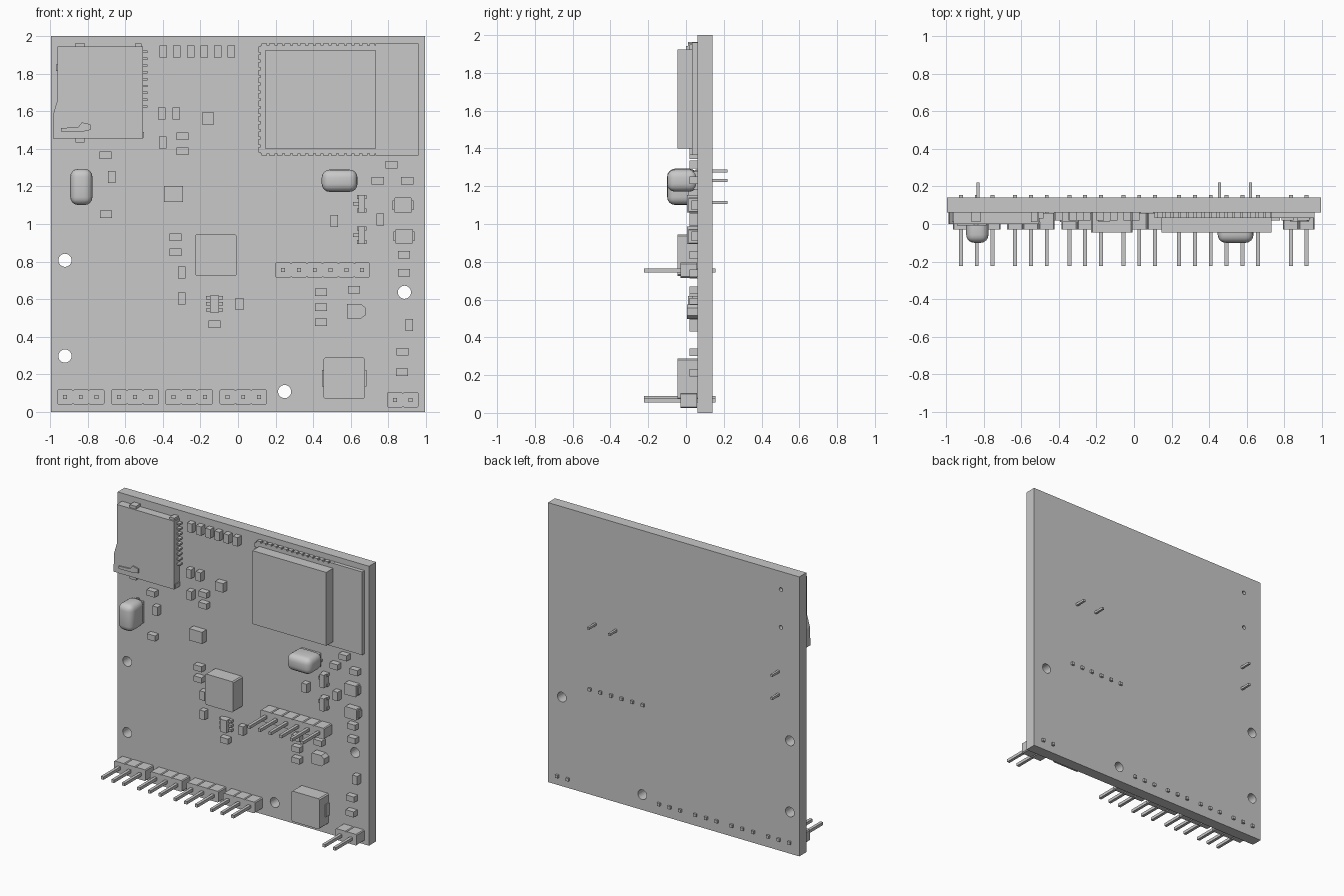
import bpy, bmesh, math
from mathutils import Matrix

if "Cube" in bpy.data.objects:
    bpy.data.objects.remove(bpy.data.objects["Cube"])

FACE = 0.06      # front surface of the board
BACK = 0.14      # rear surface of the board

GREY = bpy.data.materials.new("light grey")
GREY.diffuse_color = (0.58, 0.58, 0.58, 1)
GREY.use_nodes = True
GREY.node_tree.nodes["Principled BSDF"].inputs["Base Color"].default_value = GREY.diffuse_color


def add_object(name, mesh):
    mesh.materials.clear()
    mesh.materials.append(GREY)
    ob = bpy.data.objects.new(name, mesh)
    bpy.context.collection.objects.link(ob)
    return ob


def boxes(name, parts):
    """One object from boxes given as (centre x, centre z, width, height, front y, back y)."""
    bm = bmesh.new()
    for x, z, w, h, y0, y1 in parts:
        m = Matrix.Translation((x, (y0 + y1) / 2, z)) @ Matrix.Diagonal((w, y1 - y0, h, 1))
        bmesh.ops.create_cube(bm, size=1, matrix=m)
    me = bpy.data.meshes.new(name)
    bm.to_mesh(me)
    bm.free()
    return add_object(name, me)


def plate(name, loops, y0, y1):
    """Extrude flat x/z outlines from y0 to y1; inner outlines become holes."""
    cu = bpy.data.curves.new(name, 'CURVE')
    cu.dimensions = '2D'
    cu.fill_mode = 'BOTH'
    cu.extrude = (y1 - y0) / 2
    for pts in loops:
        s = cu.splines.new('POLY')
        s.points.add(len(pts) - 1)
        for p, (x, z) in zip(s.points, pts):
            p.co = (x, z, 0, 1)
        s.use_cyclic_u = True
    tmp = bpy.data.objects.new(name + "_outline", cu)
    bpy.context.collection.objects.link(tmp)
    dg = bpy.context.evaluated_depsgraph_get()
    me = bpy.data.meshes.new_from_object(tmp.evaluated_get(dg))
    bpy.data.objects.remove(tmp)
    bpy.data.curves.remove(cu)
    me.transform(Matrix.Translation((0, (y0 + y1) / 2, 0)) @ Matrix.Rotation(math.pi / 2, 4, 'X'))
    bm = bmesh.new()
    bm.from_mesh(me)
    bmesh.ops.remove_doubles(bm, verts=bm.verts, dist=1e-5)
    bmesh.ops.recalc_face_normals(bm, faces=bm.faces)
    bm.to_mesh(me)
    bm.free()
    for p in me.polygons:
        p.use_smooth = False
    me.name = name
    return add_object(name, me)


def circle(x, z, r, n=24):
    return [(x + r * math.cos(2 * math.pi * i / n), z + r * math.sin(2 * math.pi * i / n)) for i in range(n)]


def chamfered(x, z, w, h, c):
    a, b = w / 2, h / 2
    return [(x - a + c, z - b), (x + a - c, z - b), (x + a, z - b + c), (x + a, z + b - c),
            (x + a - c, z + b), (x - a + c, z + b), (x - a, z + b - c), (x - a, z - b + c)]


# Board with mounting holes and socket peg holes
holes = [circle(x, z, 0.035) for x, z in [(-.92, .807), (-.92, .298), (.885, .637), (.248, .109)]]
holes += [circle(-.85, z, 0.014, 12) for z in (1.87, 1.60)]
plate("circuit_board", [[(-.995, 0), (.995, 0), (.995, 2), (-.995, 2)]] + holes, FACE, BACK)

# Radio module: carrier with castellated pads, plus metal shield
carrier = [(.425, 1.6625, .61, .575, .033, FACE), (.845, 1.6625, .23, .595, .033, FACE)]
for i in range(15):
    for z in (1.37, 1.955):
        carrier.append((.14 + i * .041, z, .03, .011, .033, FACE))
for i in range(14):
    carrier.append((.115, 1.395 + i * .041, .011, .03, .033, FACE))
boxes("module_carrier", carrier)
boxes("module_shield", [(.4375, 1.6625, .585, .525, -.045, .033)])

# Memory card socket: shell, tabs, contacts and latch
plate("card_socket", [[(-.985, 1.455), (-.505, 1.455), (-.505, 1.943), (-.96, 1.943), (-.96, 1.66),
                      (-.982, 1.585)]], 0.0, FACE)
tabs = [(-.84, 1.952, .05, .022, .01, FACE), (-.53, 1.948, .036, .022, .01, FACE),
        (-.84, 1.445, .05, .025, .01, FACE), (-.52, 1.475, .04, .03, .01, FACE),
        (-.962, 1.83, .01, .035, .01, FACE)]
tabs += [(-.497, 1.625 + i * .0363, .03, .012, .03, FACE) for i in range(9)]
boxes("card_socket_tabs", tabs)
plate("card_latch", [[(-.94, 1.492), (-.82, 1.492), (-.785, 1.50), (-.785, 1.53), (-.83, 1.54),
                     (-.85, 1.515), (-.94, 1.51)]], -.009, 0.0)

# Crystals with rounded cans and through-board leads
for name, x, z, w, h in [("crystal_left", -.833, 1.197, .118, .192), ("crystal_right", .54, 1.23, .19, .118)]:
    can = boxes(name, [(x, z, w, h, -.10, FACE)])
    bv = can.modifiers.new("rounding", 'BEVEL')
    bv.width, bv.segments = .042, 4
    for p in can.data.polygons:
        p.use_smooth = True
    boxes(name + "_base", [(x, z, w * .8, h * .8, .0, FACE)])
leads = [(-.83, 1.28), (-.83, 1.115), (.455, 1.23), (.62, 1.23)]
boxes("crystal_leads", [(x, z, .016, .016, .05, .22) for x, z in leads])


# Pin headers with slightly notched housings
def header(name, x, z, n):
    pitch, h, c = .084, .04, .006
    left = x - pitch * n / 2
    top = []
    for i in range(n):
        a = left + i * pitch
        top += [(a + (0 if i == 0 else .001), h - c), (a + c, h), (a + pitch - c, h)]
    top.append((left + n * pitch, h - c))
    outline = [(px, z + pz) for px, pz in top] + [(px, z - pz) for px, pz in reversed(top)]
    plate(name, [outline], -.03, FACE - .002)
    boxes(name + "_pins", [(left + (i + .5) * pitch, z, .021, .021, -.222, .155) for i in range(n)])


for i in range(4):
    header("edge_header_%d" % (i + 1), -.836 + i * .288, .08, 3)
header("corner_header", .876, .065, 2)
header("middle_header", .45, .755, 6)

# Larger chips and the square coil
plate("main_chip", [chamfered(-.118, .834, .222, .22, .008)], -.045, FACE)
plate("power_coil", [chamfered(.565, .18, .222, .218, .008)], -.045, FACE)
boxes("power_coil_tabs", [(.565, .18, .235, .09, .02, FACE)])
boxes("regulator_chip", [(-.343, 1.16, .102, .084, .01, FACE)])
boxes("sensor_chip", [(-.16, 1.56, .064, .064, .014, FACE)])

# Small transistors and the six-lead chip
parts = []
for z in (1.108, .94):
    parts += [(.658, z, .036, .092, .005, FACE), (.626, z, .03, .02, .035, FACE)]
    parts += [(.658, z + s * .036, .048, .02, .035, FACE) for s in (-1, 1)]
parts.append((-.125, .575, .05, .09, .01, FACE))
parts += [(-.125, .575 + s * .032, .092, .018, .035, FACE) for s in (-1, 0, 1)]
boxes("transistors", parts)

# Diodes and the polarised capacitor
for i, (x, z) in enumerate([(.877, 1.1), (.883, .934)]):
    plate("diode_%d" % (i + 1), [chamfered(x, z, .094, .08, .005)], .012, FACE)
    boxes("diode_tabs_%d" % (i + 1), [(x, z, .112, .05, .03, FACE)])
plate("polar_capacitor", [[(.58, .498), (.655, .498), (.677, .515), (.677, .555), (.655, .575),
                          (.58, .575)]], .005, FACE)

# Resistors and capacitors lying flat, then standing upright
flat = [(-.295, 1.467), (-.295, 1.388), (-.705, 1.365), (-.702, 1.052), (.815, 1.315), (.743, 1.231),
        (.90, 1.231), (-.333, .93), (-.333, .85), (-.125, .468), (.442, .637), (.442, .557), (.442, .477),
        (.617, .65), (.882, .836), (.883, .74), (.874, .32), (.871, .213)]
upright = [(-.397 + i * .0724, 1.918) for i in range(6)]
upright += [(-.405, 1.588), (-.328, 1.588), (-.40, 1.433), (-.671, 1.25), (.511, 1.015), (.756, 1.023),
            (-.298, .743), (-.298, .605), (.008, .575), (.911, .463)]
boxes("flat_passives", [(x, z, .064, .04, .018, FACE) for x, z in flat])
boxes("upright_passives", [(x, z, .04, .064, .018, FACE) for x, z in upright])
